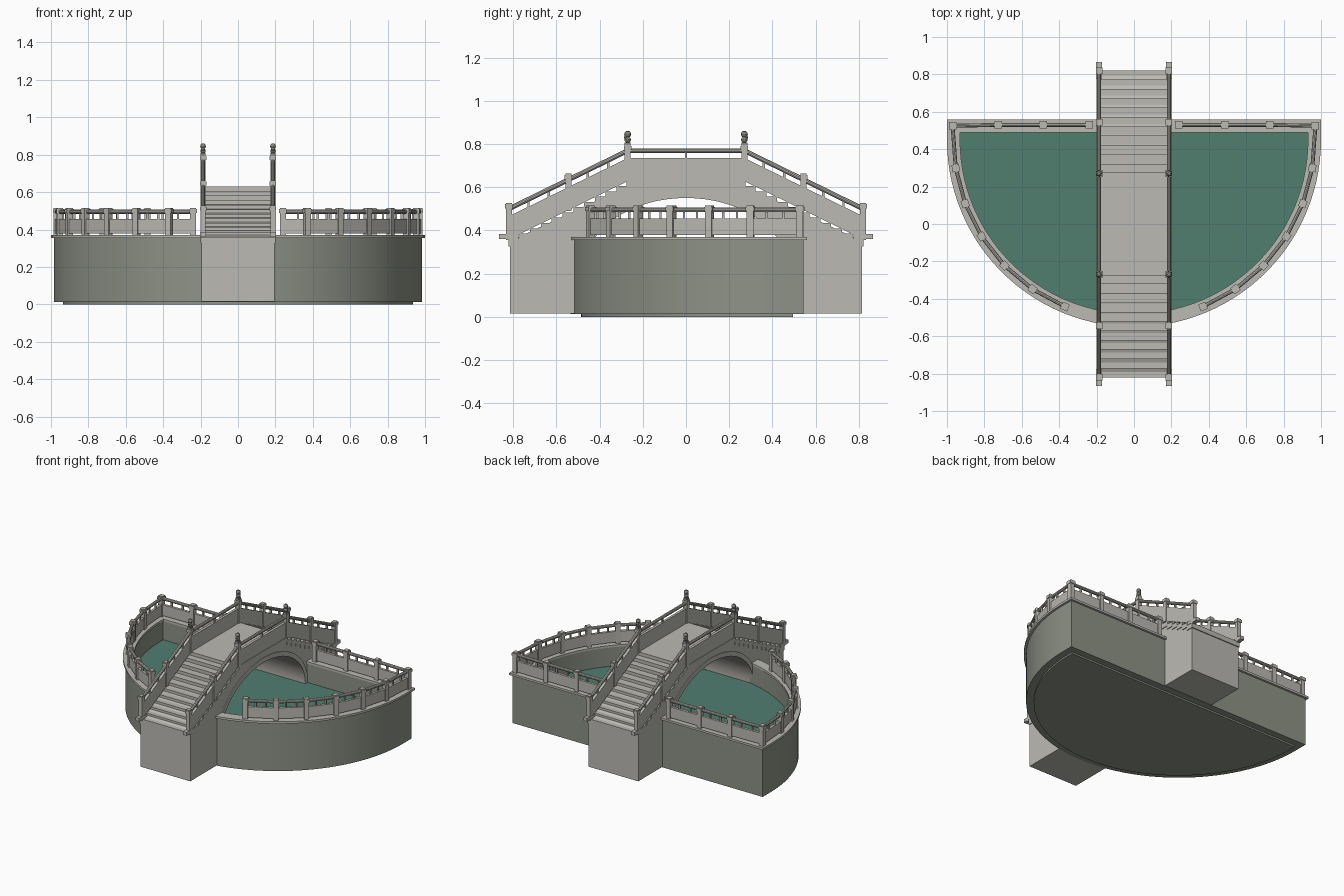
import bpy, bmesh, math
from mathutils import Vector, Matrix

if "Cube" in bpy.data.objects:
    bpy.data.objects.remove(bpy.data.objects["Cube"])

CY = 0.45                      # centre of the pool's round side


def material(name, c):
    m = bpy.data.materials.new(name)
    m.diffuse_color = (*c, 1)
    m.use_nodes = True
    m.node_tree.nodes["Principled BSDF"].inputs["Base Color"].default_value = m.diffuse_color
    return m


STONE = material("pale_stone", (0.50, 0.49, 0.45))
WALL = material("wall_stone", (0.27, 0.29, 0.24))
DARK = material("carved_stone", (0.22, 0.22, 0.20))
WATER = material("water", (0.08, 0.21, 0.16))


def finish(name, bm, mat, smooth=False):
    bmesh.ops.recalc_face_normals(bm, faces=bm.faces)
    me = bpy.data.meshes.new(name)
    bm.to_mesh(me)
    bm.free()
    ob = bpy.data.objects.new(name, me)
    bpy.context.collection.objects.link(ob)
    me.materials.append(mat)
    if smooth:
        bpy.ops.object.select_all(action='DESELECT')
        ob.select_set(True)
        bpy.context.view_layer.objects.active = ob
        bpy.ops.object.shade_smooth_by_angle(angle=math.radians(30))
    return ob


def box(bm, c, s):
    bmesh.ops.create_cube(bm, size=1, matrix=Matrix.Translation(c) @ Matrix.Diagonal((*s, 1)))


def prism(bm, pts, vec):
    f = bm.faces.new([bm.verts.new(p) for p in pts])
    r = bmesh.ops.extrude_face_region(bm, geom=[f])
    bmesh.ops.translate(bm, vec=vec, verts=[v for v in r["geom"] if isinstance(v, bmesh.types.BMVert)])
    bm.faces.new([l.vert for l in reversed(f.loops)]) if not f.is_valid else None


def panel(bm, p, q, lo, hi, t):
    n = Vector((q - p).cross(Vector((0, 0, 1)))).normalized() * t
    up = Vector((0, 0, 1))
    prism(bm, [v - n / 2 for v in (p + up * lo, q + up * lo, q + up * hi, p + up * hi)], n)


def rod(bm, p, q, r):
    d = q - p
    m = Matrix.Translation((p + q) / 2) @ d.to_track_quat('Z', 'Y').to_matrix().to_4x4()
    bmesh.ops.create_cone(bm, cap_ends=True, segments=10, radius1=r, radius2=r, depth=d.length, matrix=m)


def post(bm, x, y, z0, z1, w, a=0.0):
    # square shaft with foot and wider cap
    rot = Matrix.Translation((x, y, 0)) @ Matrix.Rotation(a, 4, 'Z')
    for zl, zh, s in ((z0, z1, w), (z1 - 0.026, z1 - 0.006, w * 1.25)):
        m = rot @ Matrix.Translation((0, 0, (zl + zh) / 2)) @ Matrix.Diagonal((s, s, zh - zl, 1))
        bmesh.ops.create_cube(bm, size=1, matrix=m)


def d_shape(r, back, n=56):
    arc = [(-r * math.cos(math.pi * i / n), CY - r * math.sin(math.pi * i / n)) for i in range(n + 1)]
    return [(-r, back)] + arc + [(r, back)]


def ring(name, outer, inner, z0, z1, mat):
    bm = bmesh.new()
    loops = [[bm.verts.new((x, y, z)) for x, y in o] for o, z in
             ((outer, z0), (outer, z1), (inner, z1), (inner, z0))]
    n = len(outer)
    for k in range(4):
        a, b = loops[k], loops[(k + 1) % 4]
        for i in range(n):
            j = (i + 1) % n
            bm.faces.new((a[i], a[j], b[j], b[i]))
    finish(name, bm, mat, True)


def slab(name, outline, z0, z1, mat):
    bm = bmesh.new()
    prism(bm, [(x, y, z0) for x, y in outline], (0, 0, z1 - z0))
    finish(name, bm, mat, True)


# pool basin: wall, coping, floor and water
ring("pool_wall", d_shape(0.985, 0.545), d_shape(0.935, 0.495), 0.012, 0.358, WALL)
ring("pool_coping", d_shape(1.0, 0.56), d_shape(0.93, 0.49), 0.355, 0.37, STONE)
slab("pool_floor", d_shape(0.936, 0.496), 0, 0.03, WALL)
slab("pool_water", d_shape(0.936, 0.496), 0.2, 0.22, WATER)

# pool balustrade: posts, panels, rails on both halves
posts, panels, rails = bmesh.new(), bmesh.new(), bmesh.new()
for s in (1, -1):
    path = []
    for k in range(6):
        a = math.radians(22.5 + 11.7 * k)
        path.append((0.965 * math.sin(a), CY - 0.965 * math.cos(a), a))
    path += [(0.97, 0.525, 0), (0.725, 0.53, 0), (0.485, 0.53, 0), (0.24, 0.53, 0)]
    for x, y, a in path:
        post(posts, s * x, y, 0.365, 0.515, 0.032, s * a)
    for (x0, y0, _), (x1, y1, _) in zip(path, path[1:]):
        p, q = Vector((s * x0, y0, 0)), Vector((s * x1, y1, 0))
        panel(panels, p, q, 0.378, 0.455, 0.018)
        up = Vector((0, 0, 0.495))
        rod(rails, p + up, q + up, 0.011)
        for t in (0.33, 0.67):
            m = p.lerp(q, t)
            box(rails, (m.x, m.y, 0.472), (0.011, 0.011, 0.04))
finish("pool_posts", posts, STONE)
finish("pool_panels", panels, STONE)
finish("pool_rails", rails, STONE, True)


# bridge body with arched opening
def ellipse(a, h, n=32):
    return [(a * math.cos(math.pi * i / n), 0.22 + h * math.sin(math.pi * i / n)) for i in range(n + 1)]


profile = [(-0.47, 0.015), (-0.815, 0.015), (-0.815, 0.35), (-0.27, 0.605), (0.27, 0.605),
           (0.815, 0.35), (0.815, 0.015), (0.47, 0.015)] + ellipse(0.47, 0.33)
bm = bmesh.new()
prism(bm, [(-0.195, y, z) for y, z in profile], (0.39, 0, 0))
finish("bridge_body", bm, STONE, True)

# raised arch ring on each face of the bridge
bm = bmesh.new()
band = ellipse(0.47, 0.33) + ellipse(0.50, 0.362)[::-1]
for x in (-0.201, 0.191):
    prism(bm, [(x, y, z) for y, z in band], (0.01, 0, 0))
finish("arch_rings", bm, STONE, True)

# landing slab and stair treads
bm = bmesh.new()
box(bm, (0, 0, 0.615), (0.4, 0.55, 0.03))
finish("bridge_landing", bm, STONE)
bm = bmesh.new()
for s in (1, -1):
    for k in range(11):
        box(bm, (0, s * (0.295 + 0.05 * k), 0.588 - 0.0245 * k), (0.4, 0.054, 0.035))
finish("stair_treads", bm, STONE)


# bridge balustrade: rail height follows landing and stairs
def rail_z(y):
    return 0.78 - 0.49 * max(0, abs(y) - 0.27)


posts, panels, rails = bmesh.new(), bmesh.new(), bmesh.new()
finials, feet = bmesh.new(), bmesh.new()
stations = (-0.82, -0.545, -0.27, 0.27, 0.545, 0.82)
for x in (-0.187, 0.187):
    for y in stations:
        z = rail_z(y)
        post(posts, x, y, z - 0.155, z + 0.017, 0.028)
    for y0, y1 in zip(stations, stations[1:]):
        p, q = Vector((x, y0, rail_z(y0))), Vector((x, y1, rail_z(y1)))
        panel(panels, p, q, -0.152, -0.045, 0.018)
        up = Vector((0, 0, -0.011))
        rod(rails, p + up, q + up, 0.011)
        for t in ((0.5,) if y0 == -0.27 else (0.33, 0.67)):
            m = p.lerp(q, t)
            box(rails, (m.x, m.y, m.z - 0.033), (0.011, 0.011, 0.044))
    for s in (1, -1):
        # scroll foot at the stair end
        box(feet, (x, s * 0.82, 0.372), (0.03, 0.09, 0.024))
        # carved finial: base, body, head, muzzle
        y = s * 0.27
        box(finials, (x, y, 0.802), (0.026, 0.028, 0.012))
        for dy, z, r in ((0, 0.82, 0.015), (0, 0.845, 0.016), (0.008, 0.83, 0.01)):
            bmesh.ops.create_uvsphere(finials, u_segments=10, v_segments=6, radius=r,
                                      matrix=Matrix.Translation((x, y + s * dy, z)))
finish("bridge_posts", posts, STONE)
finish("bridge_panels", panels, STONE)
finish("bridge_rails", rails, STONE, True)
finish("bridge_finials", finials, DARK, True)
finish("bridge_rail_feet", feet, STONE)
